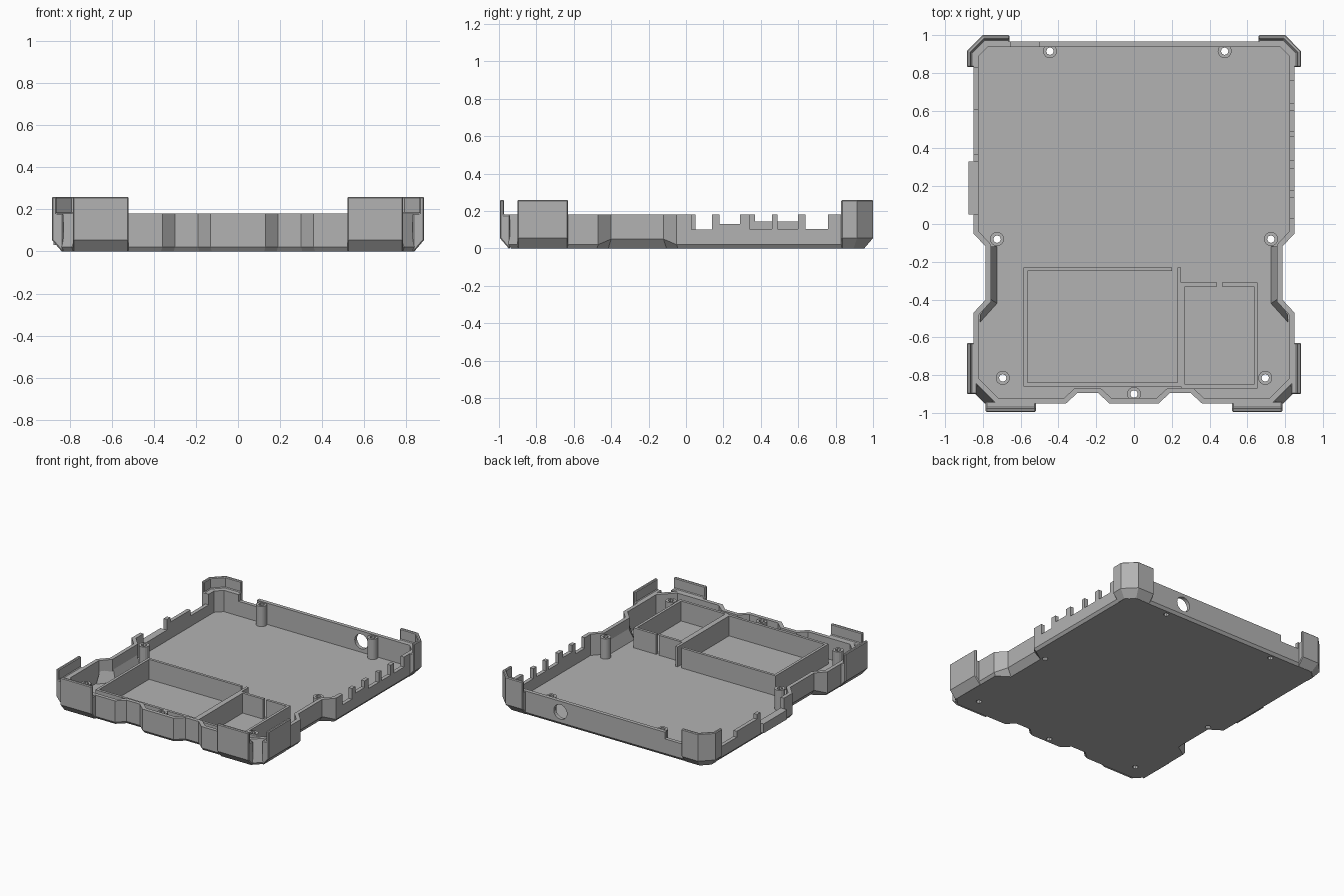
import bpy, bmesh, math
from mathutils import Vector, Matrix

cube = bpy.data.objects.get("Cube")
if cube:
    bpy.data.objects.remove(cube, do_unlink=True)

GREY = (0.45, 0.45, 0.45, 1)
mat = bpy.data.materials.new("plain grey")
mat.use_nodes = True
mat.diffuse_color = GREY
mat.node_tree.nodes["Principled BSDF"].inputs["Base Color"].default_value = GREY


def finish(name, bm, mirror=False):
    bmesh.ops.recalc_face_normals(bm, faces=bm.faces)
    me = bpy.data.meshes.new(name)
    bm.to_mesh(me)
    bm.free()
    me.materials.append(mat)
    ob = bpy.data.objects.new(name, me)
    bpy.context.collection.objects.link(ob)
    if mirror:
        ob.modifiers.new("mirror", "MIRROR")
    return ob


def box(bm, x0, x1, y0, y1, z0, z1):
    size = Matrix.Diagonal((x1 - x0, y1 - y0, z1 - z0, 1))
    place = Matrix.Translation(((x0 + x1) / 2, (y0 + y1) / 2, (z0 + z1) / 2))
    bmesh.ops.create_cube(bm, size=1, matrix=place @ size)


def cylinder(bm, x, y, z0, z1, r, n=16):
    bmesh.ops.create_cone(bm, cap_ends=True, segments=n, radius1=r, radius2=r, depth=z1 - z0,
                          matrix=Matrix.Translation((x, y, (z0 + z1) / 2)))


def inset(path, d, closed):
    """Move a counter-clockwise path inward by d with mitred corners."""
    out, n = [], len(path)
    for i, p in enumerate(path):
        p = Vector(p)
        normals = []
        for a, b in ((i - 1, i), (i, i + 1)):
            if closed or (a >= 0 and b < n):
                e = Vector(path[b % n]) - Vector(path[a % n])
                normals.append(Vector((-e.y, e.x)).normalized())
        m = sum(normals, Vector((0, 0))) / len(normals)
        out.append(p + m * (d / m.length_squared))
    return out


def skin(bm, loops, closed):
    """Join neighbouring loops of equal length with quads."""
    rows = [[bm.verts.new(p) for p in loop] for loop in loops]
    n = len(rows[0])
    for a, b in zip(rows, rows[1:]):
        for i in range(n if closed else n - 1):
            j = (i + 1) % n
            bm.faces.new((a[i], a[j], b[j], b[i]))
    return rows


def sweep(name, path, profile):
    """Sweep an (inset, height) profile along an open path, mirrored in x."""
    bm = bmesh.new()
    loops = [[(p.x, p.y, z) for p in inset(path, d, False)] for d, z in profile]
    rows = skin(bm, loops + loops[:1], False)
    for k in (0, -1):
        bm.faces.new([r[k] for r in rows[:-1]])
    bmesh.ops.remove_doubles(bm, verts=bm.verts, dist=1e-5)
    ob = finish(name, bm, True)
    bev = ob.modifiers.new("edge", "BEVEL")
    bev.width, bev.segments, bev.angle_limit = 0.006, 1, math.radians(60)
    return ob


# Case shell: outline with recessed front, narrow waist and cut corners
H, FLOOR, WALL = 0.18, 0.02, 0.028


def outline(cut):
    half = [(.13, -.95), (.19, -.895), (.30, -.895), (.36, -.95),
            (.85 - cut, -.95), (.85, cut - .95), (.85, -.47), (.785, -.40),
            (.785, -.12), (.85, -.05), (.85, .90), (.785, .965)]
    return half + [(-x, y) for x, y in reversed(half)]


def waist(p):
    return -.45 < p[1] < -.1


low, high = outline(.06), outline(.12)
near, far = inset(low, .015, True), inset(low, .04, True)
inner_top = inset(high, WALL, True)
bm = bmesh.new()
rows = skin(bm, [
    [((*f, 0) if waist(p) else (*q, 0)) for p, q, f in zip(low, near, far)],
    [(*p, .05 if waist(p) else .02) for p in low],
    [(*p, H) for p in high],
    [(*p, H) for p in inner_top],
    [(*p, FLOOR) for p in inner_top]], True)
bm.faces.new(rows[0])
bm.faces.new(rows[-1])
shell = finish("case_shell", bm)

# Screw posts
POSTS = [(-.445, .915), (.48, .915), (-.725, -.08), (.725, -.08),
         (-.695, -.815), (.695, -.815), (0, -.90)]
bm = bmesh.new()
for x, y in POSTS:
    cylinder(bm, x, y, .01, .172, .037)
posts = finish("screw_posts", bm)

# Openings: screw holes, port notches in both sides and back, round socket
bm = bmesh.new()
for x, y in POSTS:
    cylinder(bm, x, y, -.1, .3, .02, 8)
for y0, y1, z in ((.03, .14, .10), (.18, .29, .13), (.34, .46, .105), (.49, .60, .105), (.64, .76, .105)):
    box(bm, .80, .90, y0, y1, z, .3)
for y0, y1, z in ((.05, .33, .10), (.37, .61, .145), (.61, .825, .10)):
    box(bm, -.90, -.80, y0, y1, z, .3)
box(bm, -.65, -.50, .925, 1, .13, .3)
bmesh.ops.create_cone(bm, cap_ends=True, segments=24, radius1=.055, radius2=.055, depth=.12,
                      matrix=Matrix.Translation((.37, .96, .10)) @ Matrix.Rotation(math.pi / 2, 4, "X"))
cutter = finish("opening_cutter", bm)
cutter.hide_render = True
for ob in (shell, posts):
    mod = ob.modifiers.new("openings", "BOOLEAN")
    mod.object, mod.operation, mod.solver = cutter, "DIFFERENCE", "EXACT"
    mod.use_self = True
    bpy.context.view_layer.objects.active = ob
    bpy.ops.object.modifier_apply(modifier=mod.name)
bpy.data.objects.remove(cutter, do_unlink=True)

# Raised bumpers at the corners, with thin lips above the wall
BUMPER = [(.055, 0), (.047, 0), (0, .055), (0, .26), (.022, .26), (.022, H), (.055, H)]
sweep("back_corner_guards", [(.885, .83), (.885, .915), (.80, 1), (.66, 1)], BUMPER)
sweep("front_pads", [(.52, -.995), (.785, -.995)], BUMPER)
sweep("side_pads", [(.885, -.90), (.885, -.63)], BUMPER)

# Sloped inner fill along the waist
bm = bmesh.new()
skin(bm, [[(.815, -.48, .10), (.757, -.40, .10), (.757, -.12, .10)],
          [(.815, -.52, FLOOR), (.725, -.42, FLOOR), (.725, -.12, FLOOR)]], False)
finish("waist_slopes", bm, True)

# Inner trays
T, TOP = .02, .17
bm = bmesh.new()
for x0, x1, y0, y1 in ((-.585, -.585 + T, -.86, -.23), (-.585, .20, -.23 - T, -.23),
                       (.23, .25, -.86, -.23), (-.585, .25, -.86, -.86 + T)):
    box(bm, x0, x1, y0, y1, .01, TOP)
finish("large_tray", bm)

bm = bmesh.new()
for x0, x1, y0, y1 in ((.25, .25 + T, -.87, -.31), (.655 - T, .655, -.87, -.31),
                       (.25, .655, -.87, -.87 + T), (.25, .44, -.31 - T, -.31),
                       (.465, .655, -.31 - T, -.31)):
    box(bm, x0, x1, y0, y1, .01, TOP)
finish("small_tray", bm)

# Port ledge on the side
bm = bmesh.new()
box(bm, -.877, -.845, .05, .33, .03, .10)
finish("port_ledge", bm)
